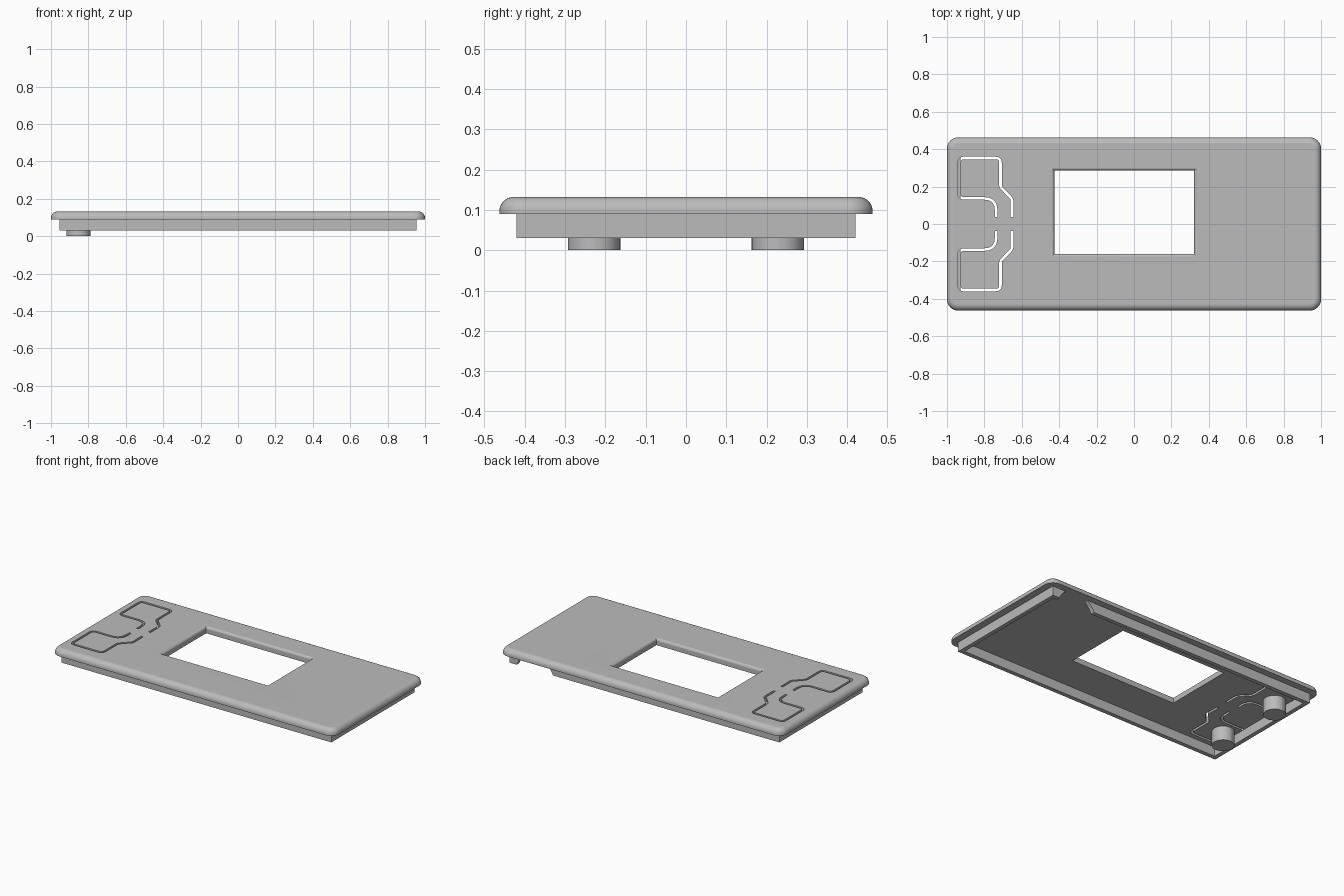
import bpy, bmesh, math
from mathutils import Vector

cube = bpy.data.objects.get("Cube")
if cube:
    bpy.data.objects.remove(cube)

grey = bpy.data.materials.new("plain grey")
grey.use_nodes = True
grey.diffuse_color = (0.5, 0.5, 0.5, 1)
grey.node_tree.nodes["Principled BSDF"].inputs["Base Color"].default_value = (0.5, 0.5, 0.5, 1)

BASE, TOP, LIP = 0.09, 0.132, 0.03


def loft(name, rings):
    """Join a list of equal-length point rings into a closed solid."""
    bm = bmesh.new()
    loops = [[bm.verts.new(p) for p in ring] for ring in rings]
    n = len(loops[0])
    bm.faces.new(loops[0])
    bm.faces.new(loops[-1])
    for a, b in zip(loops, loops[1:]):
        for i in range(n):
            j = (i + 1) % n
            bm.faces.new((a[i], a[j], b[j], b[i]))
    bmesh.ops.recalc_face_normals(bm, faces=bm.faces)
    mesh = bpy.data.meshes.new(name)
    bm.to_mesh(mesh)
    bm.free()
    mesh.materials.append(grey)
    obj = bpy.data.objects.new(name, mesh)
    bpy.context.collection.objects.link(obj)
    return obj


def rect(x0, x1, y0, y1, z, radius=0, steps=8):
    """Rectangle ring with optional rounded corners."""
    if not radius:
        return [(x0, y0, z), (x1, y0, z), (x1, y1, z), (x0, y1, z)]
    centres = [(x1 - radius, y1 - radius), (x0 + radius, y1 - radius),
               (x0 + radius, y0 + radius), (x1 - radius, y0 + radius)]
    pts = []
    for q, (cx, cy) in enumerate(centres):
        for s in range(steps + 1):
            a = math.pi / 2 * (q + s / steps)
            pts.append((cx + radius * math.cos(a), cy + radius * math.sin(a), z))
    return pts


def box(name, x, y, z0, z1):
    return loft(name, [rect(-x, x, -y, y, z) for z in (z0, z1)])


def cut(obj, cutter):
    """Subtract a cutter, then discard it."""
    cutter.hide_render = True
    mod = obj.modifiers.new("cut", "BOOLEAN")
    mod.operation, mod.solver, mod.object = "DIFFERENCE", "EXACT", cutter
    bpy.context.view_layer.objects.active = obj
    bpy.ops.object.modifier_apply(modifier=mod.name)
    bpy.data.objects.remove(cutter)


def smooth(obj):
    bpy.ops.object.select_all(action="DESELECT")
    obj.select_set(True)
    bpy.context.view_layer.objects.active = obj
    bpy.ops.object.shade_smooth_by_angle(angle=math.radians(30))
    mod = obj.modifiers.new("even shading", "WEIGHTED_NORMAL")
    mod.keep_sharp = True


def round_path(path, steps=5):
    """Turn (x, y, corner size) points into a path with rounded corners."""
    pts = [Vector(p[:2]) for p in path]
    out = [pts[0]]
    for i in range(1, len(pts) - 1):
        p, r = pts[i], path[i][2]
        a = p + (pts[i - 1] - p).normalized() * r
        b = p + (pts[i + 1] - p).normalized() * r
        for s in range(steps + 1):
            t = s / steps
            out.append(a * (1 - t) ** 2 + p * 2 * t * (1 - t) + b * t * t)
    return out + [pts[-1]]


def slot_cutter(path, width, side):
    """Thin ribbon following a path, tall enough to pierce the plate."""
    pts = round_path(path)
    left, right = [], []
    for i, p in enumerate(pts):
        before = (p - pts[i - 1]).normalized() if i else None
        after = (pts[i + 1] - p).normalized() if i < len(pts) - 1 else None
        d = ((before or after) + (after or before)).normalized()
        miter = 1 / max(d.dot(after or before), 0.5)
        off = Vector((-d.y, d.x)) * width / 2 * miter
        left.append(p + off)
        right.append(p - off)
    ring = left + right[::-1]
    return loft("slot_cutter", [[(p.x, p.y * side, z) for p in ring] for z in (0.05, 0.2)])


# Cover plate with rounded corners and a rolled top edge
ROLL, STEPS = 0.035, 8
rings = [rect(-1, 1, -0.463, 0.463, BASE, 0.06)]
for s in range(STEPS + 1):
    a = math.pi / 2 * s / STEPS
    i = ROLL * (1 - math.cos(a))
    rings.append(rect(i - 1, 1 - i, i - 0.463, 0.463 - i,
                      TOP - ROLL + ROLL * math.sin(a), 0.06 - i))
plate = loft("cover_plate", rings)

# Screen window with softened top edge
F = 0.016
rings = [rect(-0.426, 0.322, -0.16, 0.286, 0.05)]
for s in range(7):
    a = math.pi / 2 * s / 6
    o = F * (1 - math.cos(a))
    rings.append(rect(-0.426 - o, 0.322 + o, -0.16 - o, 0.286 + o, TOP - F + F * math.sin(a)))
rings.append([(x, y, 0.2) for x, y, z in rings[-1]])
cut(plate, loft("window_cutter", rings))

# Slots that free the two flexible push buttons
slot = [(-0.652, 0.037, 0), (-0.652, 0.134, 0.012), (-0.714, 0.198, 0.012),
        (-0.714, 0.353, 0.025), (-0.934, 0.353, 0.025), (-0.934, 0.137, 0.025),
        (-0.737, 0.137, 0.065), (-0.737, 0.037, 0)]
for side in (1, -1):
    cut(plate, slot_cutter(slot, 0.014, side))
smooth(plate)

# Locating lip below the plate, with an arched cable notch at the back
lip = box("locating_lip", 0.955, 0.42, LIP, BASE)
cut(lip, box("lip_cutter", 0.928, 0.393, 0, 0.2))
arch = []
for s in range(48):
    a = math.tau * s / 48
    arch.append((0.777 + 0.14 * math.cos(a), -0.025 + 0.14 * math.sin(a)))
cut(lip, loft("notch_cutter", [[(x, y, z) for x, z in arch] for y in (0.36, 0.45)]))
smooth(lip)

# Button posts
for side, name in ((1, "back_button_post"), (-1, "front_button_post")):
    y = 0.228 * side
    r = 0.065
    post = loft(name, [rect(-0.853 - r, -0.853 + r, y - r, y + r, z, r * 0.999)
                       for z in (0, BASE + 0.002)])
    smooth(post)
